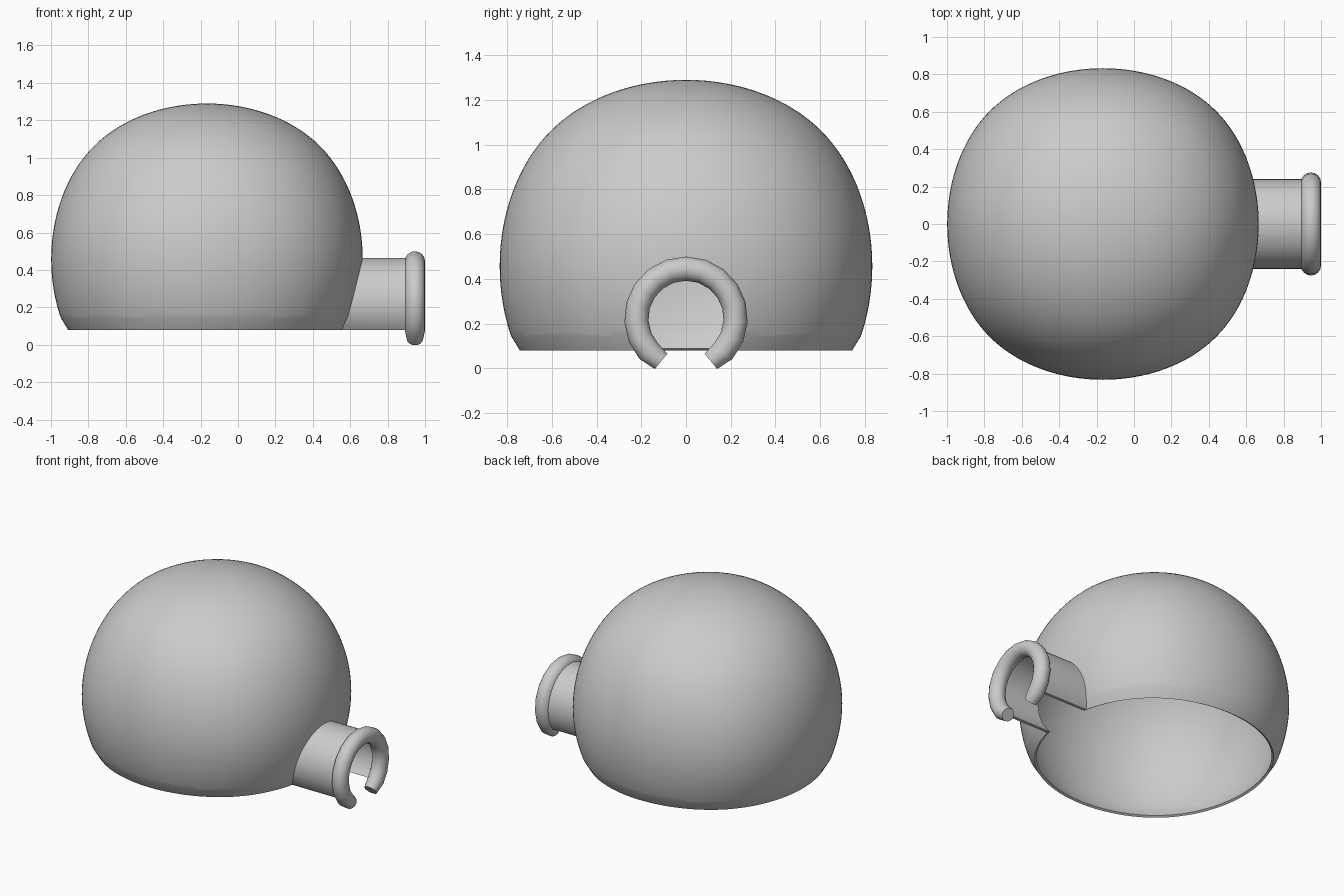
import bpy, bmesh
from math import sin, cos, pi, radians, acos

if "Cube" in bpy.data.objects:
    bpy.data.objects.remove(bpy.data.objects["Cube"])

DOME = (-0.166, 0, 0.457)     # dome centre
AXIS_Z = 0.224                # height of the tunnel axis
FLOOR = 0.08                  # lower edge of dome and tunnel


def add_object(name, bm):
    bmesh.ops.recalc_face_normals(bm, faces=bm.faces)
    me = bpy.data.meshes.new(name)
    bm.to_mesh(me)
    bm.free()
    ob = bpy.data.objects.new(name, me)
    bpy.context.collection.objects.link(ob)
    return ob


def select(ob):
    bpy.ops.object.select_all(action='DESELECT')
    ob.select_set(True)
    bpy.context.view_layer.objects.active = ob


def apply(ob):
    select(ob)
    bpy.ops.object.convert(target='MESH')
    return bpy.context.object


def cut(ob, cutter):
    m = ob.modifiers.new("cut", 'BOOLEAN')
    m.operation = 'DIFFERENCE'
    m.solver = 'EXACT'
    m.object = cutter
    apply(ob)


def smooth(ob, angle=30):
    select(ob)
    bpy.ops.object.shade_smooth_by_angle(angle=radians(angle))


def round_block(name, half):
    # cube subdivided into a near-sphere
    bm = bmesh.new()
    bmesh.ops.create_cube(bm, size=2 * half)
    ob = add_object(name, bm)
    s = ob.modifiers.new("subdivide", 'SUBSURF')
    s.levels = s.render_levels = 5
    apply(ob)
    for v in ob.data.vertices:
        v.co.x += DOME[0]
        v.co.z += DOME[2]
    return ob


def prism(name, profile, x0, x1):
    # (y, z) outline extruded along x
    bm = bmesh.new()
    a = [bm.verts.new((x0, y, z)) for y, z in profile]
    b = [bm.verts.new((x1, y, z)) for y, z in profile]
    n = len(profile)
    for i in range(n):
        j = (i + 1) % n
        bm.faces.new((a[i], a[j], b[j], b[i]))
    bm.faces.new(a)
    bm.faces.new(b)
    return add_object(name, bm)


def arc(r, gap, n):
    # arc about the tunnel axis, open by +-gap at the bottom
    pts = []
    for i in range(n + 1):
        t = gap + (2 * pi - 2 * gap) * i / n
        pts.append((-r * sin(t), AXIS_Z - r * cos(t)))
    return pts


# dome shell: near-sphere cut open, with a lower band turned inwards
dome = round_block("dome", 0.992)
bm = bmesh.new()
bm.from_mesh(dome.data)
bmesh.ops.bisect_plane(bm, geom=bm.verts[:] + bm.edges[:] + bm.faces[:],
                       plane_co=(0, 0, 0.145), plane_no=(0, 0, 1), clear_inner=True)
rim = [e for e in bm.edges if e.is_boundary]
new = bmesh.ops.extrude_edge_only(bm, edges=rim)["geom"]
for v in new:
    if isinstance(v, bmesh.types.BMVert):
        v.co.x = DOME[0] + (v.co.x - DOME[0]) * 0.95
        v.co.y *= 0.95
        v.co.z = FLOOR
bmesh.ops.recalc_face_normals(bm, faces=bm.faces)
bm.to_mesh(dome.data)
bm.free()
top = max(dome.data.polygons, key=lambda p: p.center.z)
if top.normal.z < 0:
    dome.data.flip_normals()
sol = dome.modifiers.new("wall", 'SOLIDIFY')
sol.thickness = 0.016
sol.offset = -1
apply(dome)

# doorway through the dome wall
doorway = prism("doorway_cutter", arc(0.226, 0, 48)[:-1], 0.3, 1.0)
cut(dome, doorway)
smooth(dome, 20)

# entrance tunnel: thin arch trimmed to the dome
depth = AXIS_Z - FLOOR
outer = arc(0.24, acos(depth / 0.24), 40)
inner = arc(0.224, acos(depth / 0.224), 40)
tunnel = prism("tunnel", outer + inner[::-1], 0.3, 0.95)
core = round_block("core_cutter", 0.98)
cut(tunnel, core)
smooth(tunnel)

for helper in (doorway, core):
    helper.hide_render = True
    helper.hide_viewport = True

# thick ring around the tunnel mouth
cu = bpy.data.curves.new("entrance_ring", 'CURVE')
cu.dimensions = '3D'
cu.bevel_depth = 0.054
cu.bevel_resolution = 6
cu.use_fill_caps = True
path = arc(0.222, radians(30), 16)
sp = cu.splines.new('POLY')
sp.points.add(len(path) - 1)
for p, (y, z) in zip(sp.points, path):
    p.co = (0.946, y, z, 1)
sp.points[0].radius = sp.points[-1].radius = 0.82
ring = bpy.data.objects.new("entrance_ring", cu)
bpy.context.collection.objects.link(ring)
ring = apply(ring)
smooth(ring, 40)
